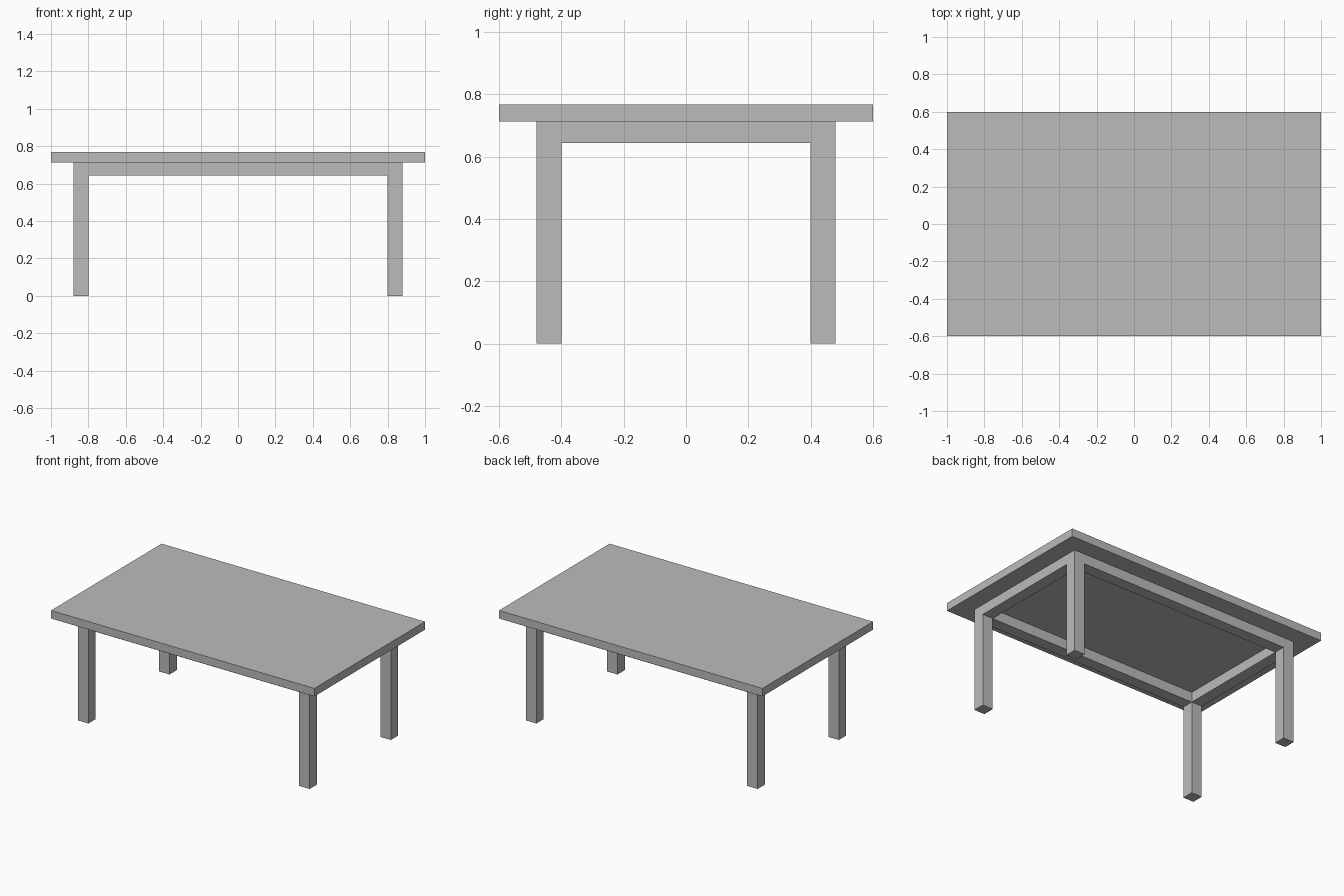
import bpy
from mathutils import Vector

cube = bpy.data.objects.get("Cube")
if cube:
    bpy.data.objects.remove(cube, do_unlink=True)

# Main dimensions
LENGTH, WIDTH, HEIGHT = 2.0, 1.2, 0.768
TOP_UNDERSIDE = 0.713
APRON_BOTTOM = 0.644
LEG = 0.08
LEG_X, LEG_Y = 0.84, 0.44

grey = bpy.data.materials.new("plain grey")
grey.use_nodes = True
colour = (0.5, 0.5, 0.5, 1)
grey.diffuse_color = colour
grey.node_tree.nodes["Principled BSDF"].inputs["Base Color"].default_value = colour


def box(name, x, y, size_x, size_y, bottom, top):
    """Add a flat-shaded box standing between two heights."""
    bpy.ops.mesh.primitive_cube_add(size=1)
    obj = bpy.context.object
    obj.name = obj.data.name = name
    scale = Vector((size_x, size_y, top - bottom))
    for v in obj.data.vertices:
        v.co *= scale
    obj.location = (x, y, (bottom + top) / 2)
    obj.data.materials.append(grey)
    return obj


# Table top
box("table_top", 0, 0, LENGTH, WIDTH, TOP_UNDERSIDE, HEIGHT)

# Legs
for end, sy in (("front", -1), ("back", 1)):
    for side, sx in (("right", -1), ("left", 1)):
        box(f"{end}_{side}_leg", sx * LEG_X, sy * LEG_Y, LEG, LEG, 0, TOP_UNDERSIDE)

# Aprons between the legs, flush with them inside and out
for end, s in (("front", -1), ("back", 1)):
    box(f"{end}_apron", 0, s * LEG_Y, 2 * LEG_X - LEG, LEG, APRON_BOTTOM, TOP_UNDERSIDE)
for side, s in (("right", -1), ("left", 1)):
    box(f"{side}_apron", s * LEG_X, 0, LEG, 2 * LEG_Y - LEG, APRON_BOTTOM, TOP_UNDERSIDE)
